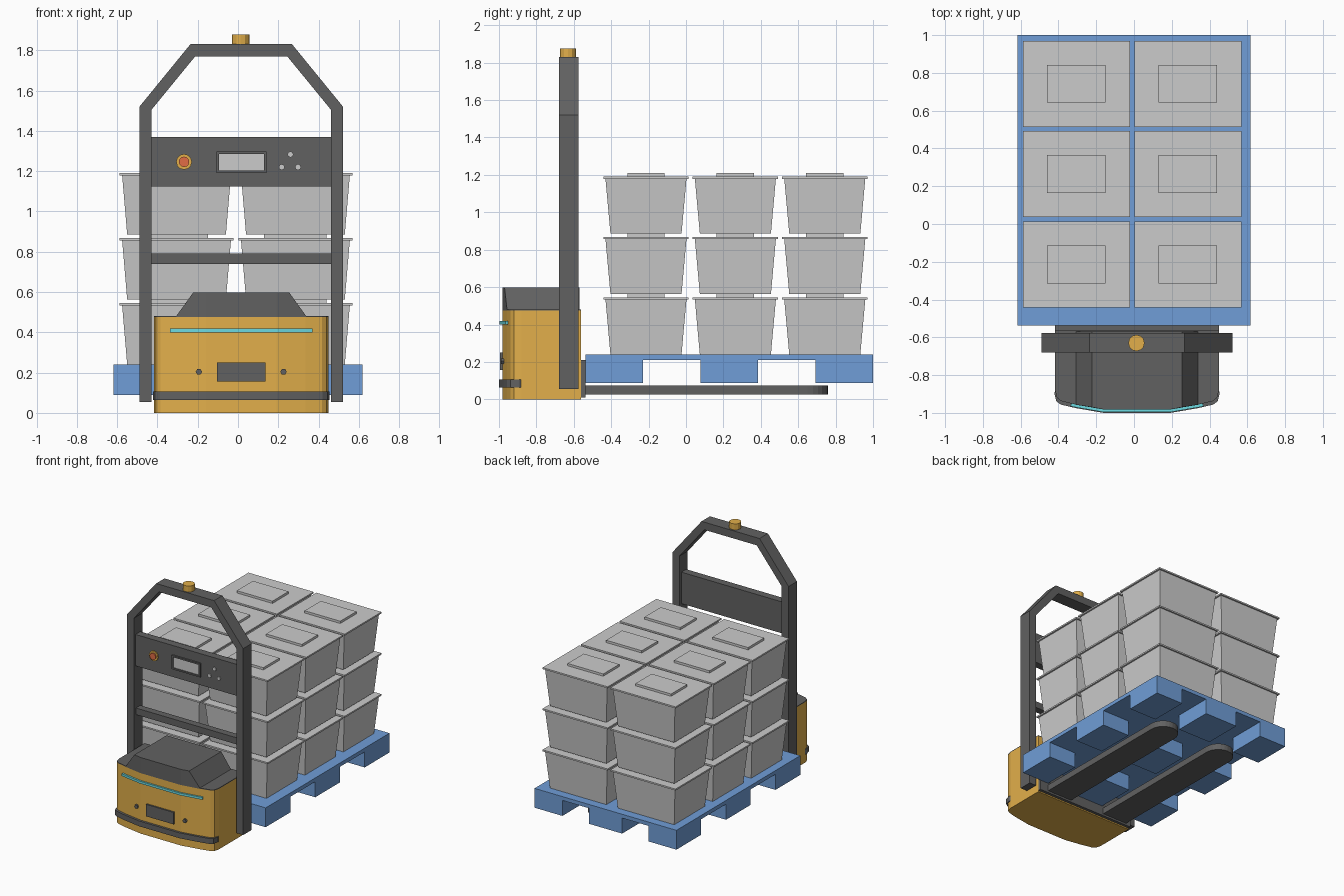
import bpy, bmesh, math
from mathutils import Vector

if "Cube" in bpy.data.objects:
    bpy.data.objects.remove(bpy.data.objects["Cube"])

CX = 0.016  # centre line of the truck


def mat(name, rgb):
    m = bpy.data.materials.new(name)
    m.diffuse_color = (*rgb, 1)
    m.use_nodes = True
    m.node_tree.nodes["Principled BSDF"].inputs["Base Color"].default_value = m.diffuse_color
    return m


YELLOW = mat("yellow_paint", (0.76, 0.43, 0.07))
DARK = mat("dark_metal", (0.12, 0.12, 0.12))
BLUE = mat("blue_plastic", (0.16, 0.34, 0.68))
RED = mat("red_button", (0.75, 0.15, 0.06))
CYAN = mat("cyan_light", (0.15, 0.7, 0.75))


def finish(name, bm, material):
    bmesh.ops.recalc_face_normals(bm, faces=bm.faces)
    me = bpy.data.meshes.new(name)
    bm.to_mesh(me)
    bm.free()
    ob = bpy.data.objects.new(name, me)
    bpy.context.collection.objects.link(ob)
    if material:
        me.materials.append(material)
    return ob


def add_loft(bm, lower, upper):
    a = [bm.verts.new(p) for p in lower]
    b = [bm.verts.new(p) for p in upper]
    bm.faces.new(a)
    bm.faces.new(b)
    n = len(a)
    for i in range(n):
        j = (i + 1) % n
        bm.faces.new((a[i], a[j], b[j], b[i]))


def loft(name, lower, upper, material=None):
    bm = bmesh.new()
    add_loft(bm, lower, upper)
    return finish(name, bm, material)


def prism_z(name, pts, z0, z1, material=None):
    return loft(name, [(x, y, z0) for x, y in pts], [(x, y, z1) for x, y in pts], material)


def prism_y(name, pts, y0, y1, material=None):
    return loft(name, [(x, y0, z) for x, z in pts], [(x, y1, z) for x, z in pts], material)


def rect(x0, x1, y0, y1):
    return [(x0, y0), (x1, y0), (x1, y1), (x0, y1)]


def box(name, x0, x1, y0, y1, z0, z1, material=None):
    return prism_z(name, rect(x0, x1, y0, y1), z0, z1, material)


def disc(cx, cy, r, n):
    return [(cx + r * math.cos(2 * math.pi * i / n), cy + r * math.sin(2 * math.pi * i / n))
            for i in range(n)]


def mirrored(half):
    """Half-width points, right side to centre, mirrored about the truck centre."""
    return [(CX + x, y) for x, y in half] + [(CX - x, y) for x, y in reversed(half)]


# Truck body with bowed front
front = [(0.434, -0.88), (0.424, -0.92), (0.40, -0.938), (0.32, -0.957), (0.175, -0.982)]
plan = mirrored([(0.434, -0.562)] + front)
prism_z("truck_body", plan, 0, 0.475, YELLOW)
prism_z("body_deck", plan, 0.475, 0.481, DARK)

# Hood with sloped sides, following the bowed front
low = mirrored([(0.322, -0.57), (0.322, -0.957), (0.175, -0.982)])
top = mirrored([(0.238, -0.57), (0.238, -0.97), (0.175, -0.982)])
loft("hood", [(x, y, 0.481) for x, y in low], [(x, y, 0.598) for x, y in top], DARK)


# Strips wrapped around the front
def front_strip(name, pts, off, z0, z1, material):
    outer = mirrored([(x * 1.008, y - off) for x, y in pts])
    inner = mirrored([(x * 0.98, y + 0.01) for x, y in pts])
    prism_z(name, outer + inner[::-1], z0, z1, material)


front_strip("bumper", [(0.434, -0.875)] + front, 0.018, 0.064, 0.106, DARK)
front_strip("light_strip", [(0.35, -0.951), (0.32, -0.957), (0.175, -0.982)], 0.014, 0.40, 0.418, CYAN)

# Front sensor and its two studs
box("front_sensor", CX - 0.12, CX + 0.12, -0.995, -0.97, 0.156, 0.25, DARK)
for s in (-1, 1):
    prism_y("sensor_stud", disc(CX + s * 0.21, 0.204, 0.016, 6), -0.99, -0.96, DARK)

# Arched guard frame
outer = mirrored([(0.505, 0.055), (0.505, 1.52), (0.252, 1.83)])
inner = mirrored([(0.445, 0.055), (0.445, 1.505), (0.228, 1.77)])
prism_y("guard_frame", outer + inner[::-1], -0.68, -0.576, DARK)
prism_z("beacon", disc(CX - 0.003, -0.63, 0.043, 12), 1.83, 1.877, YELLOW)
box("cross_bar", CX - 0.446, CX + 0.446, -0.655, -0.60, 0.738, 0.79, DARK)

# Control panel
P = -0.66
box("control_panel", CX - 0.446, CX + 0.446, P, -0.60, 1.123, 1.37, DARK)
x0, x1, z0, z1, t = -0.107, 0.142, 1.19, 1.298, 0.012
for n, a, b, c, d in (("bottom", x0, x1, z0, z0 + t), ("top", x0, x1, z1 - t, z1),
                      ("left", x0, x0 + t, z0 + t, z1 - t), ("right", x1 - t, x1, z0 + t, z1 - t)):
    box("screen_bezel_" + n, a, b, P - 0.014, P, c, d, DARK)
box("screen", x0 + t, x1 - t, P - 0.006, P, z0 + t, z1 - t)
prism_y("stop_button_base", disc(-0.268, 1.246, 0.039, 12), P - 0.008, P, YELLOW)
prism_y("stop_button", disc(-0.268, 1.246, 0.026, 12), P - 0.018, P, RED)
for x, z in ((0.26, 1.283), (0.217, 1.22), (0.298, 1.22)):
    prism_y("panel_button", disc(x, z, 0.015, 8), P - 0.008, P)

# Fork carriage and round-tipped forks
box("fork_carriage", CX - 0.434, CX + 0.434, -0.562, -0.538, 0.01, 0.21, DARK)
R = 0.11
for side, s in (("left", -1), ("right", 1)):
    fx = s * 0.265
    tip = [(fx + R * math.cos(math.pi * i / 12), 0.65 + R * math.sin(math.pi * i / 12))
           for i in range(13)]
    prism_z("fork_" + side, [(fx + R, -0.545)] + tip + [(fx - R, -0.545)], 0.025, 0.075, DARK)

# Pallet deck and nine feet
box("pallet_deck", -0.617, 0.617, -0.538, 1.0, 0.21, 0.24, BLUE)
for fx0, fx1 in ((-0.617, -0.375), (-0.145, 0.145), (0.375, 0.617)):
    for fy0, fy1 in ((-0.538, -0.23), (0.078, 0.384), (0.692, 1.0)):
        box("pallet_foot", fx0, fx1, fy0, fy1, 0.088, 0.21, BLUE)

# Tapered bin with rim lid and raised stacking pad, repeated 2 x 3 x 3
bm = bmesh.new()


def ring(w, d, z):
    return [(x, y, z) for x, y in rect(-w / 2, w / 2, -d / 2, d / 2)]


add_loft(bm, ring(0.49, 0.38, 0), ring(0.54, 0.433, 0.293))
add_loft(bm, ring(0.566, 0.456, 0.293), ring(0.566, 0.456, 0.305))
add_loft(bm, ring(0.31, 0.2, 0.305), ring(0.31, 0.2, 0.323))
first = finish("storage_bin", bm, None)
for k in range(3):
    for j in range(3):
        for i in range(2):
            ob = first
            if i or j or k:
                ob = first.copy()
                bpy.context.collection.objects.link(ob)
            ob.location = Vector((-0.305 + 0.59 * i, -0.214 + 0.478 * j, 0.24 + 0.323 * k))
